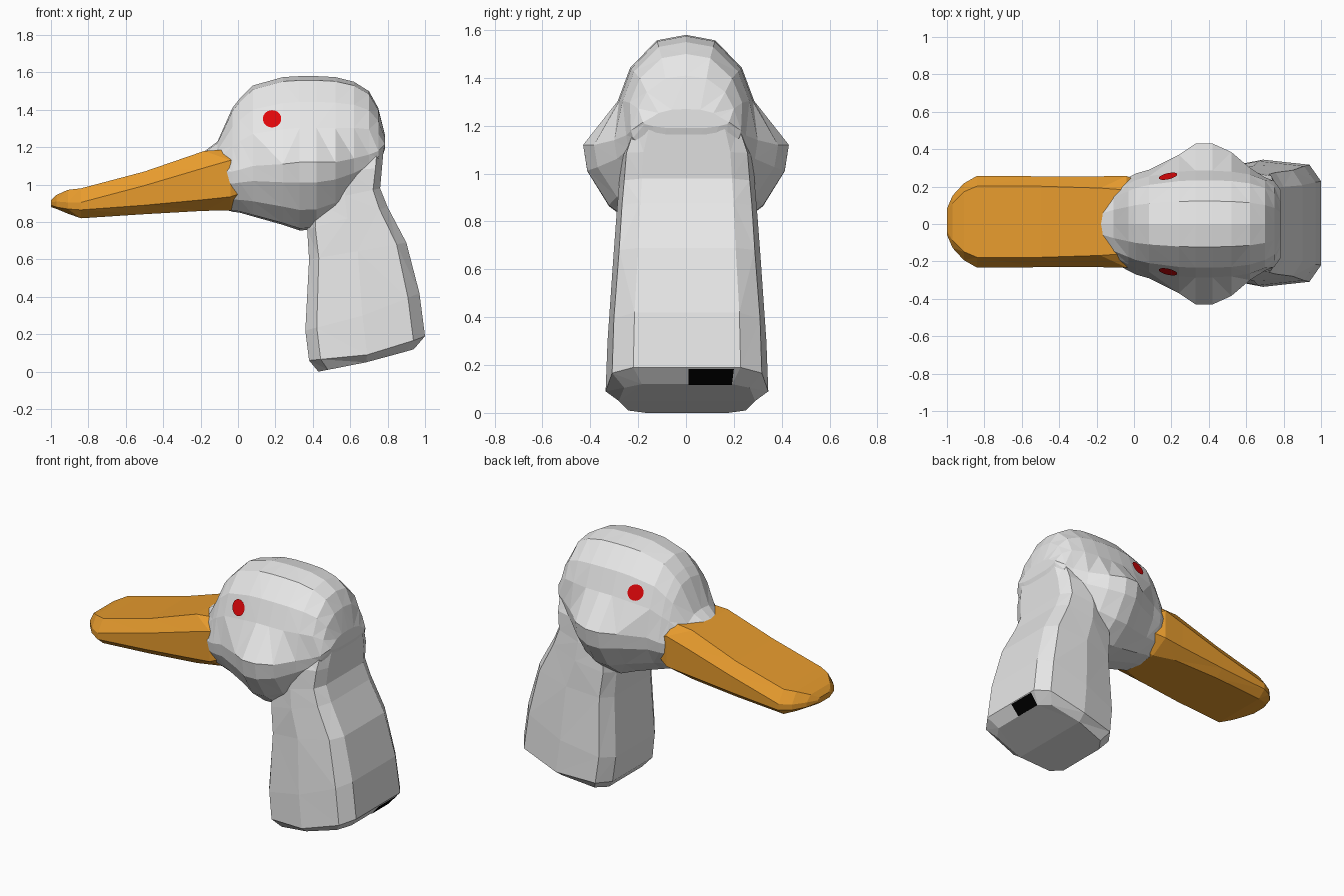
import bpy, bmesh, math
from mathutils import Vector
from mathutils.bvhtree import BVHTree

if "Cube" in bpy.data.objects:
    bpy.data.objects.remove(bpy.data.objects["Cube"])


def material(name, rgb):
    m = bpy.data.materials.new(name)
    m.diffuse_color = (*rgb, 1)
    m.use_nodes = True
    m.node_tree.nodes["Principled BSDF"].inputs["Base Color"].default_value = m.diffuse_color
    return m


WHITE = material("feather_white", (0.8, 0.8, 0.8))
ORANGE = material("bill_orange", (0.8, 0.33, 0.027))
RED = material("eye_red", (0.74, 0.002, 0.003))
BLACK = material("patch_black", (0.0, 0.0, 0.0))


def finish(bm, name, mat):
    mesh = bpy.data.meshes.new(name)
    bm.to_mesh(mesh)
    mesh.materials.append(mat)
    ob = bpy.data.objects.new(name, mesh)
    bpy.context.collection.objects.link(ob)
    return ob


def loft(halves, shift=0.0):
    """Mirror each half outline across y = 0 and skin the rings, with closed ends."""
    bm = bmesh.new()
    rings = []
    for half in halves:
        pts = half + [(x, -y, z) for x, y, z in reversed(half) if y > 1e-6]
        rings.append([bm.verts.new((x, y + shift, z)) for x, y, z in pts])
    n = len(rings[0])
    for a, b in zip(rings, rings[1:]):
        for i in range(n):
            j = (i + 1) % n
            bm.faces.new((a[i], a[j], b[j], b[i]))
    bm.faces.new(rings[0])
    bm.faces.new(rings[-1])
    bmesh.ops.recalc_face_normals(bm, faces=bm.faces)
    bmesh.ops.triangulate(bm, faces=bm.faces)
    return bm


# Head: pear-shaped sections along x (x, crown z, cheek z, throat z, brow width, cheek width)
def head_half(x, zt, zc, zb, we, wc):
    up, dn = zt - zc, zc - zb
    return [(x, 0, zt), (x, .43 * we, zt - .05 * up), (x, .82 * we, zt - .3 * up),
            (x, we, zt - .6 * up), (x, wc, zc), (x, .96 * wc, zc - .3 * dn),
            (x, .75 * wc, zb + .3 * dn), (x, .45 * wc, zb + .03 * dn), (x, 0, zb)]


head_bm = loft([head_half(*s) for s in (
    (-.19, 1.17, 1.05, .90, .12, .13),
    (-.11, 1.23, 1.07, .88, .175, .205),
    (-.03, 1.41, 1.07, .855, .215, .25),
    (.01, 1.46, 1.08, .85, .235, .27),
    (.08, 1.53, 1.10, .83, .255, .29),
    (.24, 1.575, 1.11, .785, .28, .37),
    (.33, 1.58, 1.12, .755, .285, .43),
    (.42, 1.58, 1.12, .76, .285, .43),
    (.52, 1.575, 1.12, .81, .28, .385),
    (.62, 1.55, 1.14, .88, .265, .30),
    (.70, 1.50, 1.16, .97, .235, .25),
    (.75, 1.41, 1.18, 1.08, .20, .23),
    (.785, 1.27, 1.215, 1.19, .14, .18))])
surface = BVHTree.FromBMesh(head_bm)
finish(head_bm, "head", WHITE)


# Bill: flat octagon sections along x
def bill_half(x, zt, za, zc, zb, wt, wo, wb):
    return [(x, wt, zt), (x, wo, za), (x, wo, zc), (x, wb, zb)]


finish(loft([bill_half(*s) for s in (
    (-1.0, .915, .905, .89, .88, .05, .07, .05),
    (-.97, .945, .91, .88, .87, .10, .14, .10),
    (-.91, .972, .905, .87, .845, .16, .205, .15),
    (-.84, .98, .905, .865, .82, .19, .245, .19),
    (-.50, 1.07, .995, .89, .842, .19, .243, .19),
    (-.18, 1.18, 1.09, .92, .86, .18, .243, .17),
    (-.04, 1.19, 1.13, .935, .862, .17, .245, .125),
    (.06, 1.15, 1.08, .97, .91, .12, .20, .09))], shift=.012), "bill", ORANGE)


# Neck: chamfered tilted sections (front x, front z, back x, back z, half width, sag)
def neck_half(xf, zf, xb, zb, w, sag):
    shape = ((0, .6, 0), (.1, .86, .2), (.5, 1, 1), (.9, .92, .3), (1, .66, 0))
    return [(xf + t * (xb - xf), k * w, zf + t * (zb - zf) - s * sag) for t, k, s in shape]


finish(loft([neck_half(*s) for s in (
    (.43, .00, .94, .12, .285, .01),
    (.38, .06, 1.0, .19, .34, .035),
    (.36, .22, .97, .42, .332, .02),
    (.38, .60, .90, .69, .308, 0),
    (.37, .76, .80, .88, .295, 0),
    (.38, .90, .76, .98, .285, 0),
    (.42, 1.06, .77, 1.09, .275, 0),
    (.42, 1.13, .78, 1.205, .235, 0))], shift=.004), "neck", WHITE)

# Eyes: thin discs draped on the head surface
for side, name in ((1, "eye_left"), (-1, "eye_right")):
    bm = bmesh.new()
    bmesh.ops.create_grid(bm, x_segments=10, y_segments=10, size=1)
    for v in bm.verts:
        r = max(abs(v.co.x), abs(v.co.y))
        d = math.hypot(v.co.x, v.co.y) or 1
        px, pz = .182 + .049 * r * v.co.x / d, 1.35 + .046 * r * v.co.y / d
        hit = surface.ray_cast(Vector((px, side, pz)), Vector((0, -side, 0)))[0]
        v.co = hit + Vector((0, side * .007, .002))
    bmesh.ops.recalc_face_normals(bm, faces=bm.faces)
    if sum(f.normal.y for f in bm.faces) * side < 0:
        bmesh.ops.reverse_faces(bm, faces=bm.faces)
    finish(bm, name, RED)

# Black patch on the rear bottom bevel
bm = bmesh.new()
n = Vector((.76, 0, -.65)) * .004
corners = ((.94, .01, .12), (.94, .192, .12), (.997, .2, .186), (.997, .01, .186))
face = bm.faces.new([bm.verts.new(Vector(c) + n) for c in corners])
face.normal_update()
if face.normal.x < 0:
    face.normal_flip()
finish(bm, "bottom_patch", BLACK)
